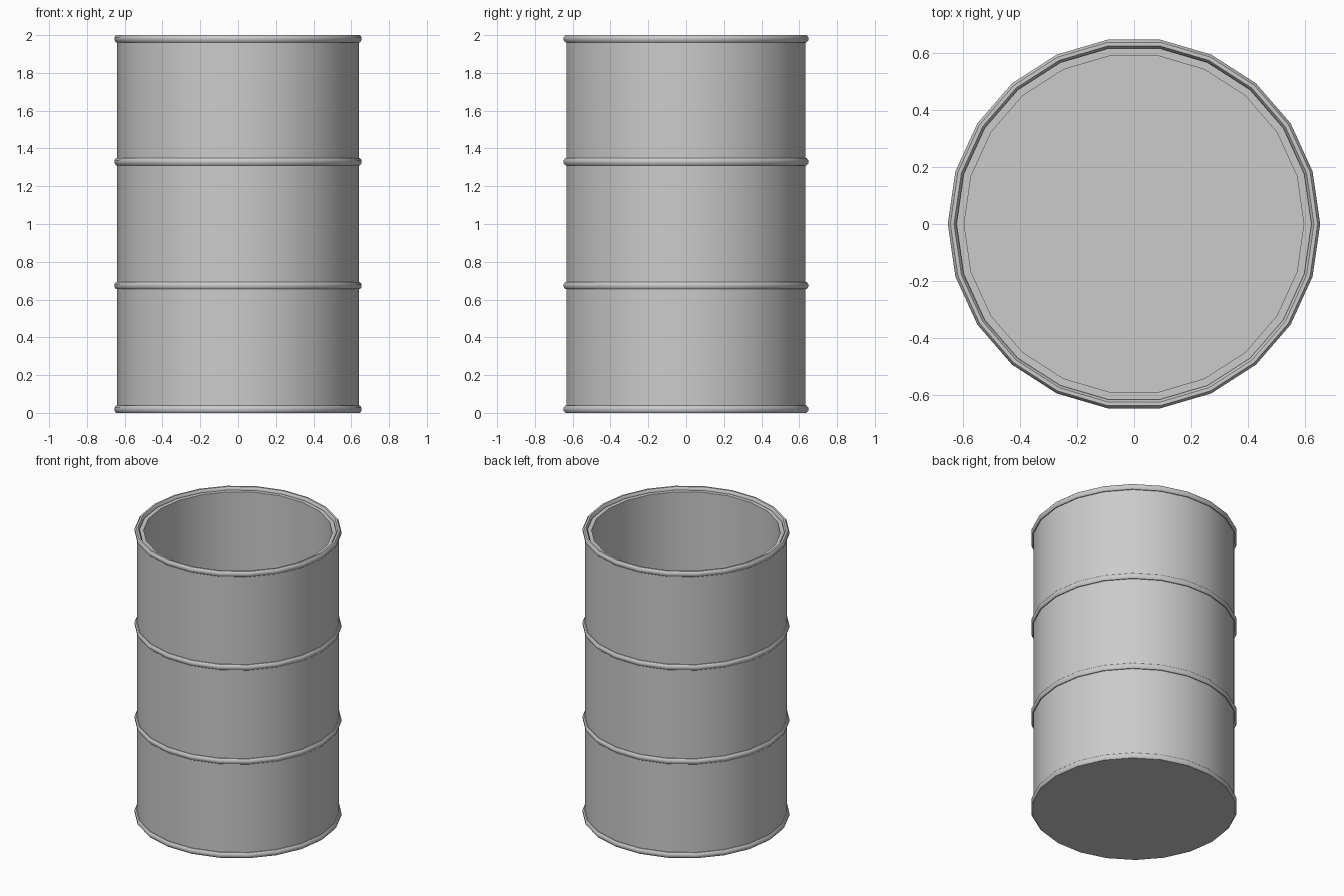
import bpy, bmesh, math

if "Cube" in bpy.data.objects:
    bpy.data.objects.remove(bpy.data.objects["Cube"])

SIDES = 22


def lathe(name, profile, closed=False):
    """Revolve (radius, z) points about z; radius 0 becomes a single pole."""
    bm = bmesh.new()
    rings = []
    for r, z in profile:
        if r == 0:
            rings.append([bm.verts.new((0, 0, z))] * SIDES)
        else:
            rings.append([bm.verts.new((r * math.cos(math.tau * i / SIDES),
                                        r * math.sin(math.tau * i / SIDES), z))
                          for i in range(SIDES)])
    pairs = list(zip(rings, rings[1:]))
    if closed:
        pairs.append((rings[-1], rings[0]))
    for a, b in pairs:
        for i in range(SIDES):
            j = (i + 1) % SIDES
            bm.faces.new(list(dict.fromkeys((a[i], a[j], b[j], b[i]))))
    bmesh.ops.recalc_face_normals(bm, faces=bm.faces)
    mesh = bpy.data.meshes.new(name)
    bm.to_mesh(mesh)
    bm.free()
    obj = bpy.data.objects.new(name, mesh)
    bpy.context.collection.objects.link(obj)
    bpy.ops.object.select_all(action='DESELECT')
    obj.select_set(True)
    bpy.context.view_layer.objects.active = obj
    bpy.ops.object.shade_smooth_by_angle(angle=math.radians(50))
    return obj


# Open drum with a thick wall and a solid floor
lathe("drum_body", [(0, 0), (0.64, 0), (0.64, 1.98), (0.597, 1.98),
                    (0.597, 0.04), (0, 0.04)])

# Four rounded hoops; the top one forms the rim
for name, zc in (("bottom_hoop", 0.0195), ("lower_hoop", 0.674),
                 ("upper_hoop", 1.33), ("rim_hoop", 1.981)):
    section = []
    for k in range(8):
        a = math.tau * (k + 0.5) / 8
        c = math.cos(math.pi / 8)
        section.append((0.639 + 0.0155 * math.cos(a) / c,
                        zc + 0.019 * math.sin(a) / c))
    lathe(name, section, closed=True)
